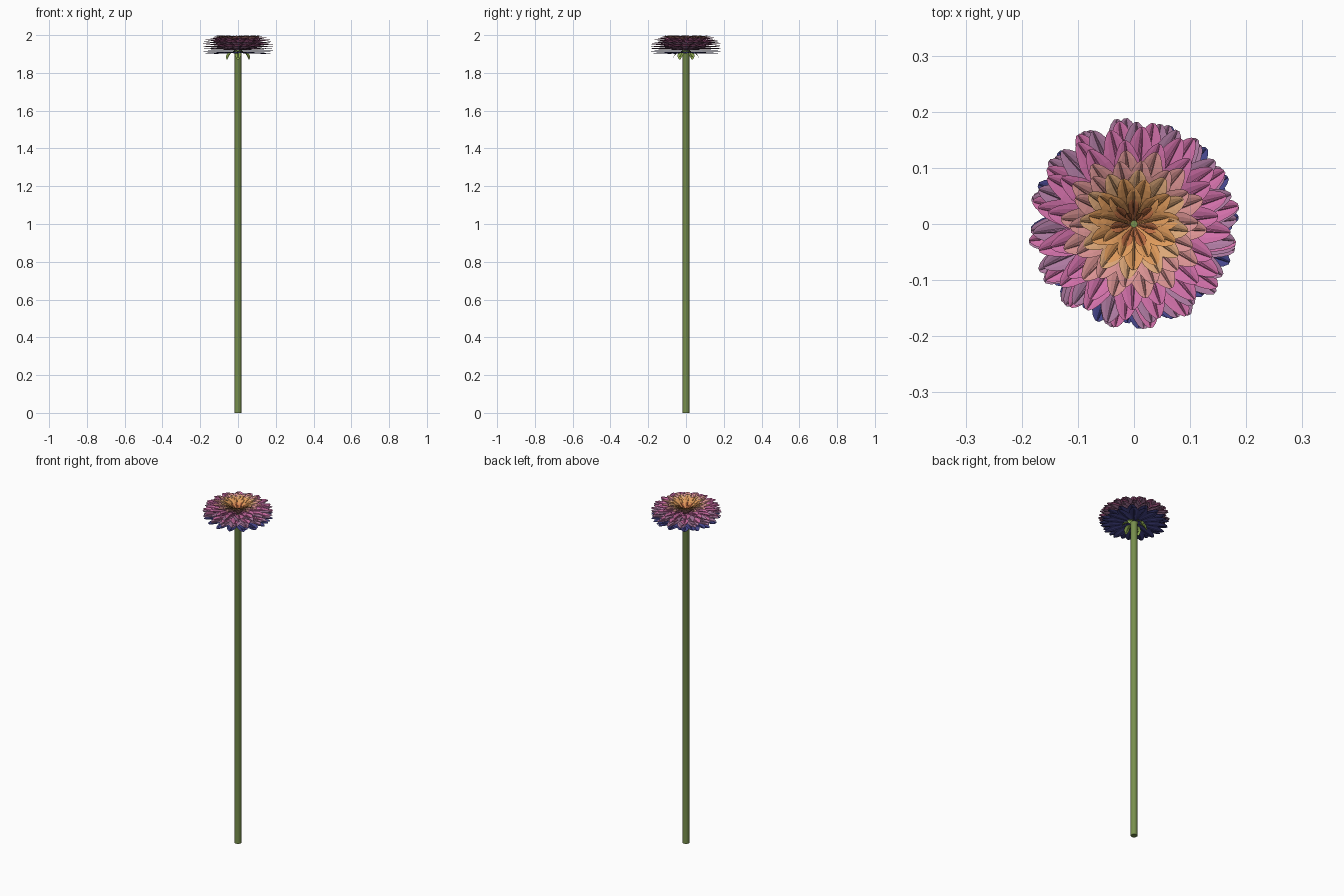
import bpy, bmesh, math, random
from mathutils import Vector

if "Cube" in bpy.data.objects:
    bpy.data.objects.remove(bpy.data.objects["Cube"])
random.seed(4)


def material(name, srgb):
    m = bpy.data.materials.new(name)
    m.diffuse_color = [c ** 2.2 for c in srgb] + [1]
    m.use_nodes = True
    m.node_tree.nodes["Principled BSDF"].inputs["Base Color"].default_value = m.diffuse_color
    return m


MAT = {n: material(n, c) for n, c in {
    "stem green": (.47, .56, .31), "sepal green": (.55, .66, .32),
    "indigo": (.29, .29, .56), "mauve": (.68, .48, .63), "pink": (.82, .44, .66),
    "salmon": (.85, .57, .57), "peach": (.86, .65, .47), "orange": (.87, .60, .36),
    "rust": (.75, .44, .28)}.items()}


def new_object(name, bm, mat):
    me = bpy.data.meshes.new(name)
    bm.to_mesh(me)
    bm.free()
    me.materials.append(MAT[mat])
    ob = bpy.data.objects.new(name, me)
    bpy.context.collection.objects.link(ob)
    return ob


# cross-section of a petal: (side position, pleat height) with a narrow central rib
SECTION = [(-1, .6), (-.55, .25), (-.14, -.5), (-.05, .2), (.05, .2), (.14, -.5), (.55, .25), (1, .6)]
# outline along a petal: (distance, relative half width)
OUTLINE = [(0, .18), (.2, .42), (.42, .8), (.6, 1), (.76, .93), (.89, .64), (.96, .4), (1, .14)]


def add_blade(bm, angle, path, half_width, pleat):
    """One petal or sepal: sweep the pleated section along a radial path."""
    out = Vector((math.cos(angle), math.sin(angle), 0))
    side = Vector((-out.y, out.x, 0))
    rows = []
    for t, w in OUTLINE:
        r, z = path(t)
        rows.append([bm.verts.new(out * r + side * (u * w * half_width)
                                  + Vector((0, 0, z + h * pleat * w))) for u, h in SECTION])
    for a, b in zip(rows, rows[1:]):
        for i in range(len(SECTION) - 1):
            bm.faces.new((a[i], b[i], b[i + 1], a[i + 1]))


def petal_ring(name, mat, count, radius, z0, z1, half_width, turn):
    bm = bmesh.new()
    for k in range(count):
        angle = turn + math.tau * k / count + random.uniform(-.05, .05)
        length = radius * random.uniform(.965, 1)
        dz = random.uniform(-.003, 0)

        def path(t):
            return .006 + (length - .006) * t, z0 + (z1 + dz - z0) * math.sin(t * 1.45)
        add_blade(bm, angle, path, half_width, .005)
    return new_object(name, bm, mat)


# petal layers from the outside in: colour, count, tip radius, base z, tip z, half width
LAYERS = [
    ("indigo", 15, .180, 1.912, 1.905, .027), ("indigo", 16, .187, 1.916, 1.917, .027),
    ("mauve", 16, .189, 1.920, 1.931, .027), ("mauve", 16, .190, 1.922, 1.943, .027),
    ("pink", 16, .189, 1.924, 1.955, .026), ("mauve", 15, .184, 1.926, 1.966, .026),
    ("pink", 16, .176, 1.928, 1.977, .025), ("pink", 15, .155, 1.930, 1.987, .024),
    ("salmon", 14, .134, 1.932, 1.995, .023), ("salmon", 14, .115, 1.933, 1.998, .021),
    ("peach", 12, .099, 1.934, 1.998, .019), ("orange", 11, .083, 1.935, 1.996, .017),
    ("orange", 9, .064, 1.936, 1.990, .014), ("rust", 7, .044, 1.937, 1.980, .010),
    ("rust", 5, .024, 1.938, 1.968, .006)]
for i, (mat, n, r, z0, z1, w) in enumerate(LAYERS):
    petal_ring(f"petal_layer_{i + 1}", mat, n, r, z0, z1, w, i * 2.4)

# sepals curling out and down under the head
bm = bmesh.new()
for k in range(6):
    add_blade(bm, math.tau * (k + .5) / 6,
              lambda t: (.014 + .054 * math.sin(t * 1.5), 1.912 - .042 * t ** 2.2), .017, .004)
new_object("sepals", bm, "sepal green")

# stem, with a small flare into the flower base
bm = bmesh.new()
rings = []
for r, z in [(.018, 0), (.018, 1.9), (.024, 1.915), (.012, 1.936)]:
    rings.append([bm.verts.new((r * math.cos(math.tau * i / 16), r * math.sin(math.tau * i / 16), z))
                  for i in range(16)])
for a, b in zip(rings, rings[1:]):
    for i in range(16):
        j = (i + 1) % 16
        bm.faces.new((a[i], a[j], b[j], b[i]))
bm.faces.new(rings[0][::-1])
bm.faces.new(rings[-1])
stem = new_object("stem", bm, "stem green")
bpy.context.view_layer.objects.active = stem
stem.select_set(True)
bpy.ops.object.shade_smooth_by_angle(angle=math.radians(40))
